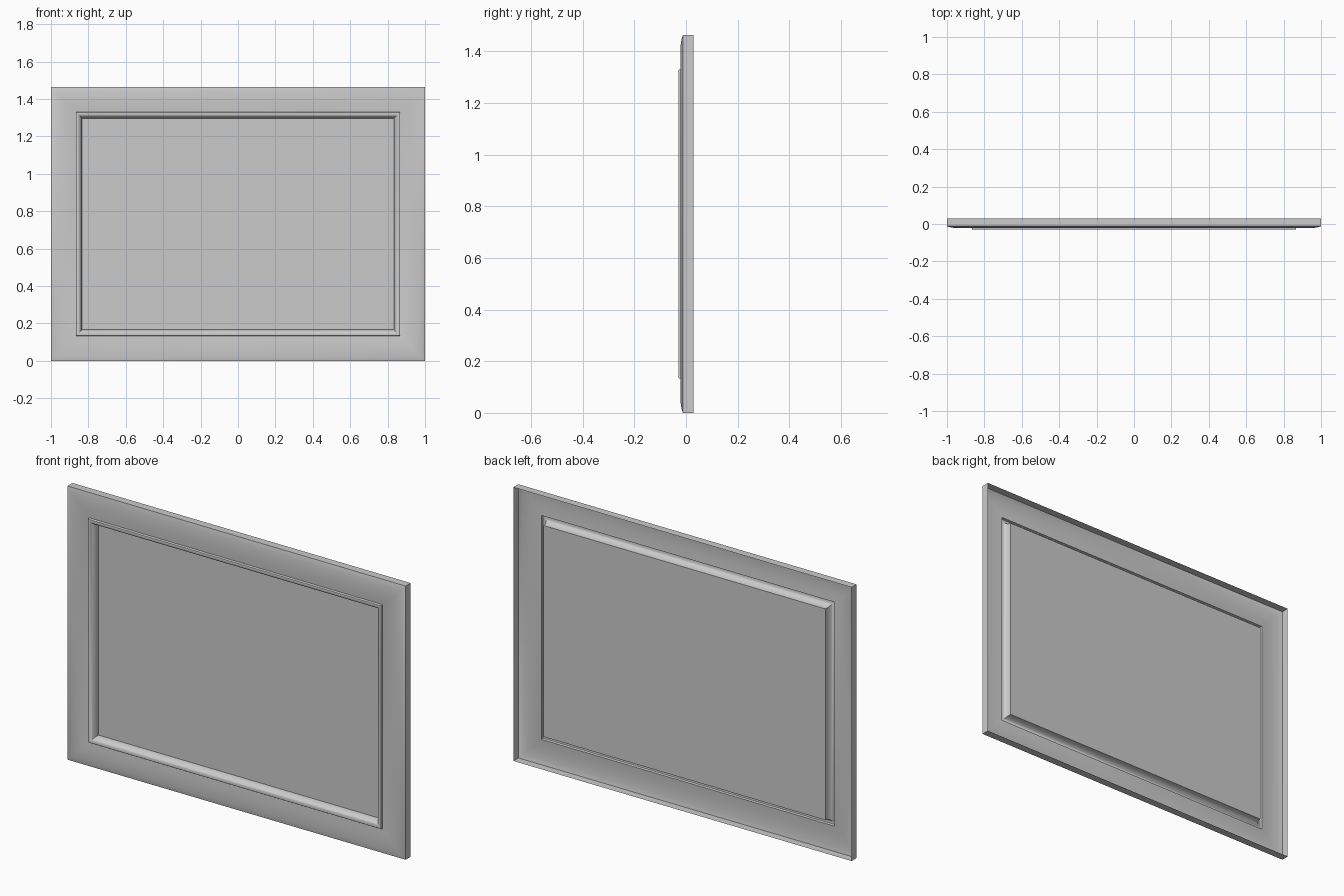
import bpy, math

if "Cube" in bpy.data.objects:
    bpy.data.objects.remove(bpy.data.objects["Cube"])

W, H = 1.0, 1.463          # half width, full height


def moulding(name, profile, fill=False):
    """Mitred rectangular rings; profile = (inset from outer edge, y)."""
    verts, faces = [], []
    for d, y in profile:
        verts += [(-W + d, y, d), (W - d, y, d),
                  (W - d, y, H - d), (-W + d, y, H - d)]
    for r in range(len(profile) - 1):
        a, b = r * 4, r * 4 + 4
        for i in range(4):
            j = (i + 1) % 4
            faces.append((a + i, a + j, b + j, b + i))
    if fill:
        n = len(verts)
        faces.append((n - 4, n - 3, n - 2, n - 1))
    me = bpy.data.meshes.new(name)
    me.from_pydata(verts, [], faces)
    me.update()
    ob = bpy.data.objects.new(name, me)
    bpy.context.collection.objects.link(ob)
    bpy.ops.object.select_all(action='DESELECT')
    ob.select_set(True)
    bpy.context.view_layer.objects.active = ob
    bpy.ops.object.shade_smooth_by_angle(angle=math.radians(35))
    return ob


# Outer border: side wall open at the back, then a shallow pillow face
BORDER = 0.133
N = 12
pillow = []
for i in range(N + 1):
    t = i / N
    # rises from the outer edge, crests, and falls towards the bead
    y = -0.012 - 0.010 * math.sin(math.pi * (0.84 * t ** 0.75))
    pillow.append((BORDER * t, y))
moulding("outer_border", [(0, 0.03)] + pillow)

# Inner bead: small raised step, rounded over and dropping to the panel
PANEL_Y, R = 0.012, 0.034
base = pillow[-1][1]
bead = [(BORDER, base), (BORDER, -0.026), (BORDER + 0.002, -0.029)]
for i in range(9):
    a = math.pi / 2 * i / 8
    bead.append((BORDER + 0.006 + (R - 0.006) * math.sin(a),
                 PANEL_Y - (0.03 + PANEL_Y) * math.cos(a)))
moulding("inner_bead", bead)

# Flat recessed panel
moulding("flat_panel", [(BORDER + R, PANEL_Y), (BORDER + R + 0.01, PANEL_Y)], fill=True)
